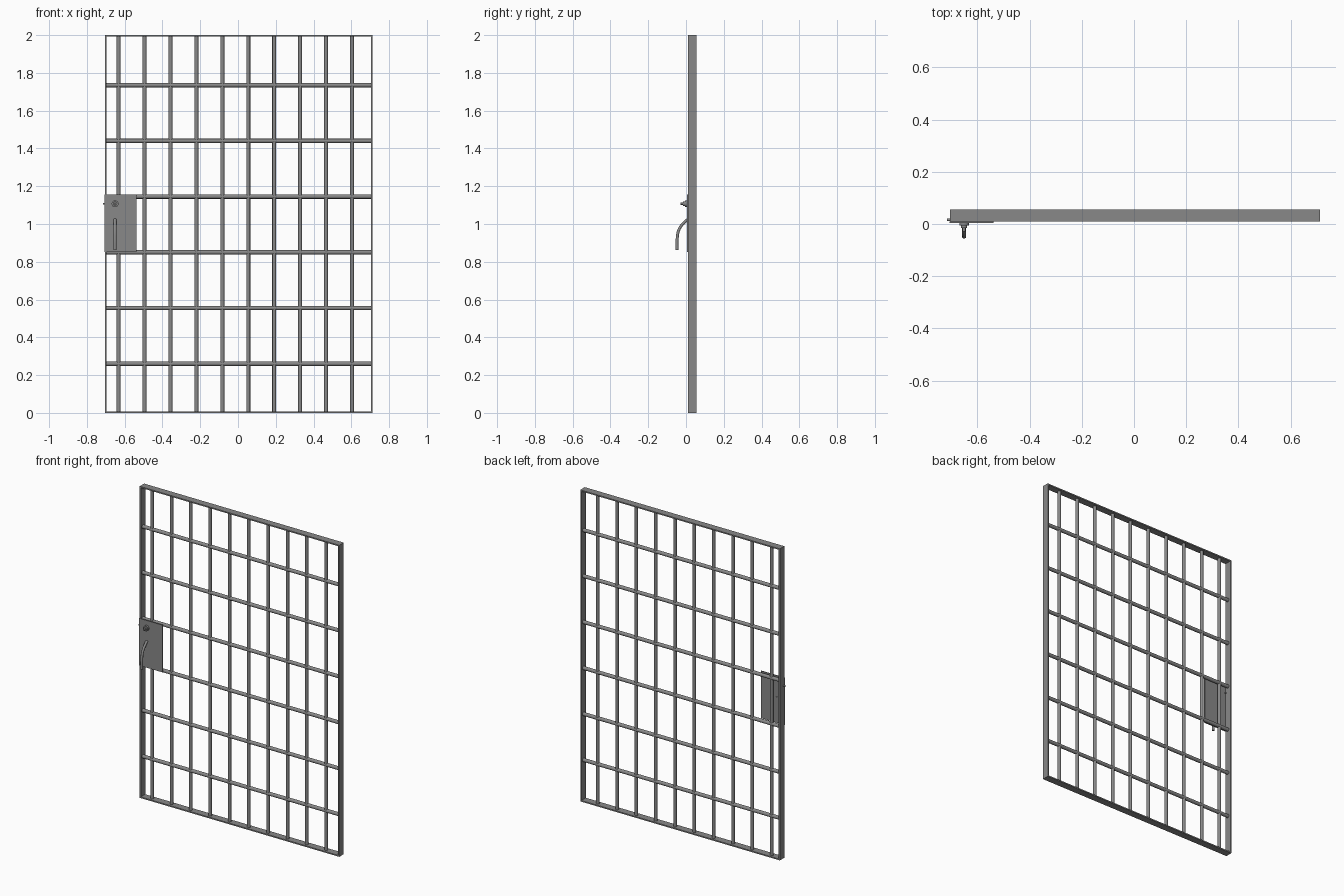
import bpy
from mathutils import Vector

cube = bpy.data.objects.get("Cube")
if cube:
    bpy.data.objects.remove(cube, do_unlink=True)

steel = bpy.data.materials.new("grey steel")
steel.use_nodes = True
steel.diffuse_color = (0.25, 0.25, 0.25, 1)
steel.node_tree.nodes["Principled BSDF"].inputs["Base Color"].default_value = (0.25, 0.25, 0.25, 1)


def box(name, low, high):
    low, high = Vector(low), Vector(high)
    bpy.ops.mesh.primitive_cube_add(size=1, location=(low + high) / 2)
    ob = bpy.context.object
    ob.name = name
    ob.scale = high - low
    ob.data.materials.append(steel)
    return ob


def rod(name, start, end, radius, sides=16):
    start, end = Vector(start), Vector(end)
    axis = end - start
    bpy.ops.mesh.primitive_cylinder_add(vertices=sides, radius=radius, depth=axis.length,
                                        location=(start + end) / 2)
    ob = bpy.context.object
    ob.name = name
    ob.rotation_euler = axis.to_track_quat("Z", "Y").to_euler()
    ob.data.materials.append(steel)
    bpy.ops.object.shade_smooth_by_angle()
    return ob


left, right = -0.705, 0.712
front, back = 0.01, 0.055
middle = (front + back) / 2
thick = 0.008

# Flat-bar frame
box("frame_side_right", (left, front, 0), (left + thick, back, 2))
box("frame_side_left", (right - thick, front, 0), (right, back, 2))
box("frame_bottom", (left + thick, front, 0), (right - thick, back, thick))
box("frame_top", (left + thick, front, 2 - thick), (right - thick, back, 2))

# Upright and cross bars
for i in range(10):
    x = -0.632 + i * 0.1373
    rod(f"upright_bar_{i + 1}", (x, middle, thick), (x, middle, 2 - thick), 0.0105)
for i in range(6):
    z = 0.26 + i * 0.295
    rod(f"cross_bar_{i + 1}", (left + thick, middle, z), (right - thick, middle, z), 0.0115)

# Lock plate, latch bolt and key cylinder
lock_x, lock_z = -0.651, 1.107
box("lock_plate", (left - 0.001, 0.004, 0.852), (-0.538, front, 1.155))
rod("latch_bolt", (-0.716, 0.016, lock_z), (-0.69, 0.016, lock_z), 0.005)
rod("lock_rosette", (lock_x, 0.004, lock_z), (lock_x, -0.006, lock_z), 0.018, 24)
rod("lock_collar", (lock_x, -0.006, lock_z), (lock_x, -0.016, lock_z), 0.012, 24)
rod("lock_spindle", (lock_x, -0.016, lock_z), (lock_x, -0.028, lock_z), 0.006)

# Curved pull handle
curve = bpy.data.curves.new("handle", "CURVE")
curve.dimensions = "3D"
curve.bevel_depth = 0.008
curve.bevel_resolution = 3
curve.resolution_u = 8
curve.use_fill_caps = True
spline = curve.splines.new("BEZIER")
path = [(0.006, 1.024), (-0.035, 0.975), (-0.047, 0.92), (-0.047, 0.863)]
spline.bezier_points.add(len(path) - 1)
for point, (y, z) in zip(spline.bezier_points, path):
    point.co = (lock_x, y, z)
    point.handle_left_type = point.handle_right_type = "AUTO"
curve.materials.append(steel)
handle = bpy.data.objects.new("handle", curve)
bpy.context.collection.objects.link(handle)
